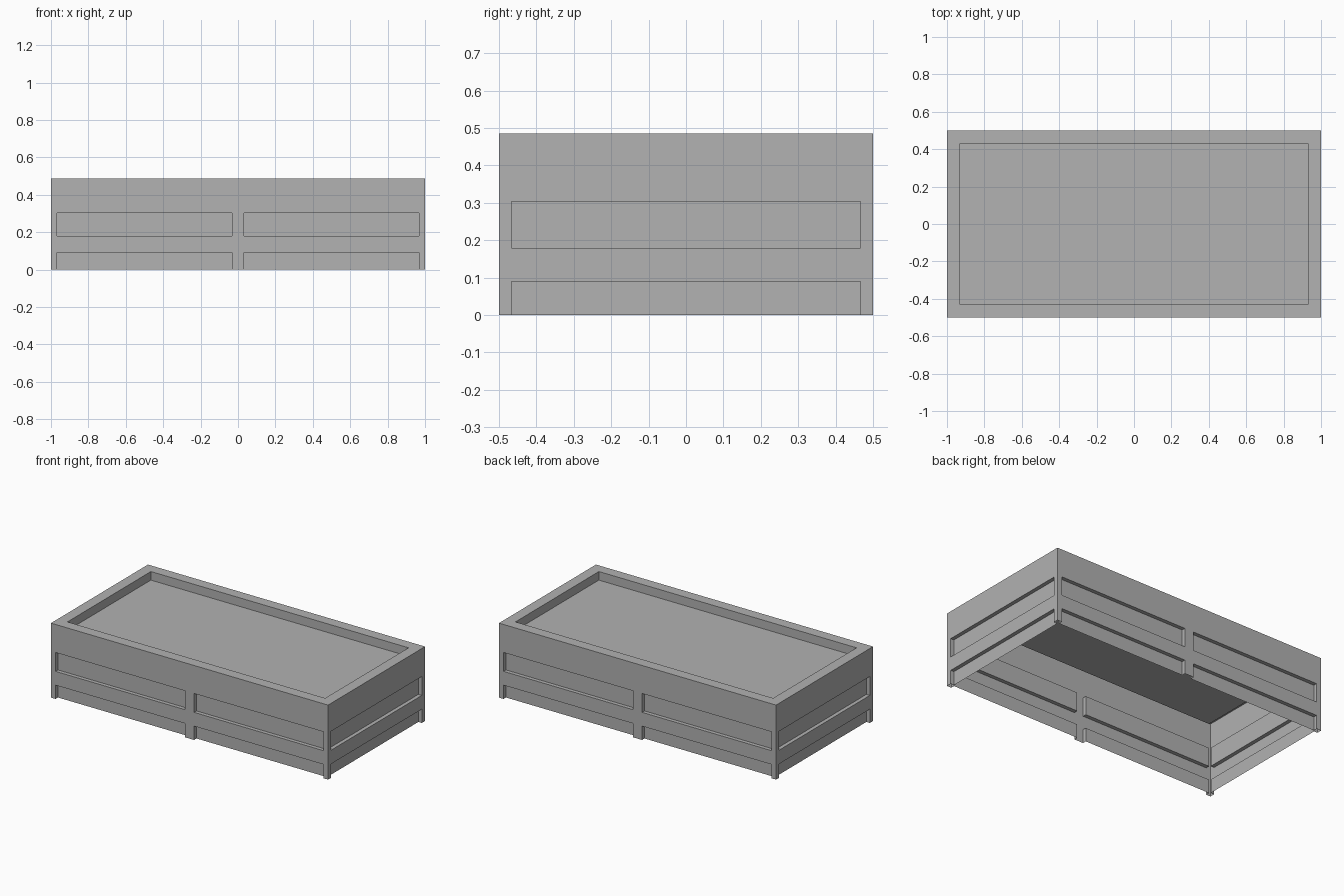
import bpy, bmesh
from mathutils import Vector, Matrix
from math import pi

cube = bpy.data.objects.get("Cube")
if cube:
    bpy.data.objects.remove(cube)

HALF_X, HALF_Y, HEIGHT = 1.0, 0.5, 0.486
POST = 0.033          # half the centre post, and the corner post width
DEPTH = 0.025         # how far the panels are pushed in
RIM, FLOOR = 0.07, 0.43
LEVELS = [0, 0.09, 0.18, 0.303, HEIGHT]

grey = bpy.data.materials.new("plain_grey")
grey.use_nodes = True
grey.diffuse_color = (0.445, 0.445, 0.445, 1)
grey.node_tree.nodes["Principled BSDF"].inputs["Base Color"].default_value = grey.diffuse_color


def finish(bm, name):
    bmesh.ops.remove_doubles(bm, verts=bm.verts, dist=0.0001)
    mesh = bpy.data.meshes.new(name)
    bm.to_mesh(mesh)
    bm.free()
    mesh.materials.append(grey)
    obj = bpy.data.objects.new(name, mesh)
    bpy.context.collection.objects.link(obj)


def wall(name, half, distance, angle, columns):
    """Thin sheet wall with two rows of panels pressed inward."""
    bm = bmesh.new()
    turn = Matrix.Rotation(angle, 3, 'Z')

    def quad(*points):
        bm.faces.new([bm.verts.new(turn @ Vector(p)) for p in points])

    for i in range(len(columns) - 1):
        a, b = columns[i], columns[i + 1]
        for j in range(4):
            low, high = LEVELS[j], LEVELS[j + 1]
            pressed = i % 2 == 1 and j % 2 == 0
            y = -distance
            inner = y + DEPTH if pressed else y
            quad((a, inner, low), (b, inner, low), (b, inner, high), (a, inner, high))
            if pressed:
                # Jambs, head and sill; the lowest panel is open underneath
                quad((a, y, low), (a, inner, low), (a, inner, high), (a, y, high))
                quad((b, inner, low), (b, y, low), (b, y, high), (b, inner, high))
                quad((a, inner, high), (b, inner, high), (b, y, high), (a, y, high))
                if low > 0:
                    quad((a, y, low), (b, y, low), (b, inner, low), (a, inner, low))
    finish(bm, name)


# Long walls have two panel columns, short walls have one
long_columns = [-HALF_X, -HALF_X + POST, -POST, POST, HALF_X - POST, HALF_X]
short_columns = [-HALF_Y, -HALF_Y + POST, HALF_Y - POST, HALF_Y]
wall("front_wall", HALF_X, HALF_Y, 0, long_columns)
wall("back_wall", HALF_X, HALF_Y, pi, long_columns)
wall("left_wall", HALF_Y, HALF_X, pi / 2, short_columns)
wall("right_wall", HALF_Y, HALF_X, -pi / 2, short_columns)

# Top rim with a sunken tray
bm = bmesh.new()
corners = [(-1, -1), (1, -1), (1, 1), (-1, 1)]
top = bm.faces.new([bm.verts.new((x * HALF_X, y * HALF_Y, HEIGHT)) for x, y in corners])
bm.normal_update()
bmesh.ops.inset_region(bm, faces=[top], thickness=RIM, use_boundary=True, use_even_offset=True)
tray = bmesh.ops.extrude_discrete_faces(bm, faces=[top])["faces"][0]
bmesh.ops.translate(bm, verts=tray.verts, vec=(0, 0, FLOOR - HEIGHT))
finish(bm, "top_tray")
